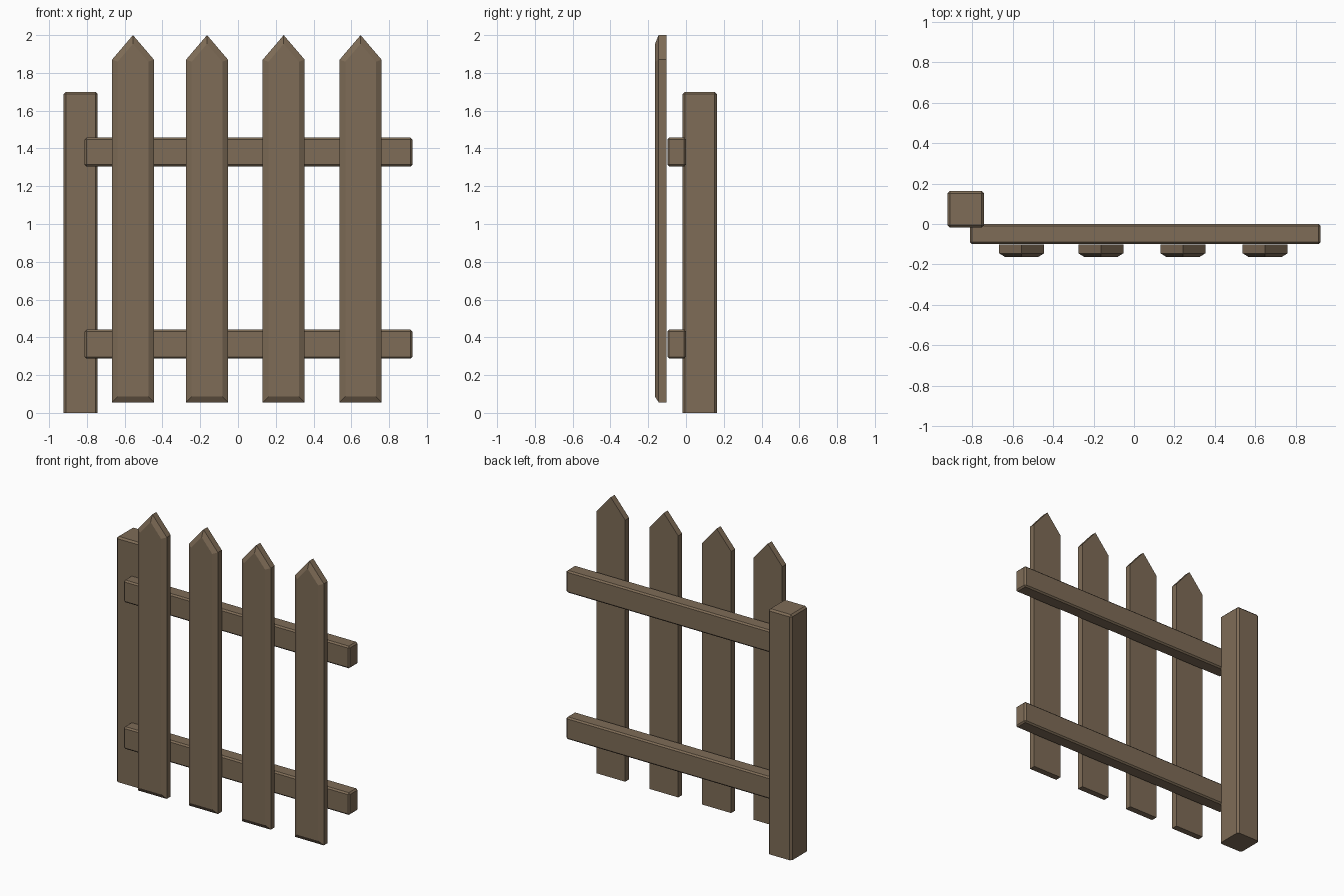
import bpy, bmesh

if "Cube" in bpy.data.objects:
    bpy.data.objects.remove(bpy.data.objects["Cube"])

wood = bpy.data.materials.new("brown_wood")
wood.diffuse_color = (0.21, 0.15, 0.095, 1)
wood.use_nodes = True
wood.node_tree.nodes["Principled BSDF"].inputs["Base Color"].default_value = wood.diffuse_color


def finish(bm, name):
    bmesh.ops.recalc_face_normals(bm, faces=bm.faces)
    mesh = bpy.data.meshes.new(name)
    bm.to_mesh(mesh)
    bm.free()
    mesh.materials.append(wood)
    obj = bpy.data.objects.new(name, mesh)
    bpy.context.collection.objects.link(obj)
    return obj


def beam(name, lo, hi, bevel, keep_bottom=False):
    """Box between two corners with chamfered edges."""
    bm = bmesh.new()
    bmesh.ops.create_cube(bm, size=1)
    for v in bm.verts:
        v.co = [lo[i] if v.co[i] < 0 else hi[i] for i in range(3)]
    edges = [e for e in bm.edges
             if not (keep_bottom and all(v.co.z <= lo[2] for v in e.verts))]
    bmesh.ops.bevel(bm, geom=edges, offset=bevel, offset_type='OFFSET',
                    segments=1, profile=0.5, affect='EDGES')
    return finish(bm, name)


def picket(name, x):
    """Pointed board with a chamfered front face."""
    w, back, front = 0.111, -0.102, -0.145
    outline = [(-w, 0.056), (w, 0.056), (w, 1.87), (0, 2.0), (-w, 1.87)]
    bm = bmesh.new()
    base = bm.faces.new([bm.verts.new((x + px, back, pz)) for px, pz in outline])
    ext = bmesh.ops.extrude_face_region(bm, geom=[base], use_keep_orig=True)
    verts = [g for g in ext["geom"] if isinstance(g, bmesh.types.BMVert)]
    bmesh.ops.translate(bm, verts=verts, vec=(0, front - back, 0))
    bmesh.ops.recalc_face_normals(bm, faces=bm.faces)
    face = min(bm.faces, key=lambda f: f.calc_center_median().y)
    bmesh.ops.inset_individual(bm, faces=[face], thickness=0.03, depth=0.019,
                               use_even_offset=True)
    return finish(bm, name)


# Corner post
beam("post", (-0.923, -0.018, 0), (-0.743, 0.164, 1.7), 0.012, keep_bottom=True)

# Horizontal rails
for name, z0, z1 in (("lower_rail", 0.287, 0.441), ("upper_rail", 1.304, 1.458)):
    beam(name, (-0.812, -0.099, z0), (0.923, 0.0, z1), 0.01)

# Pickets
for i, x in enumerate((-0.556, -0.164, 0.242, 0.649)):
    picket(f"picket_{i + 1}", x)
